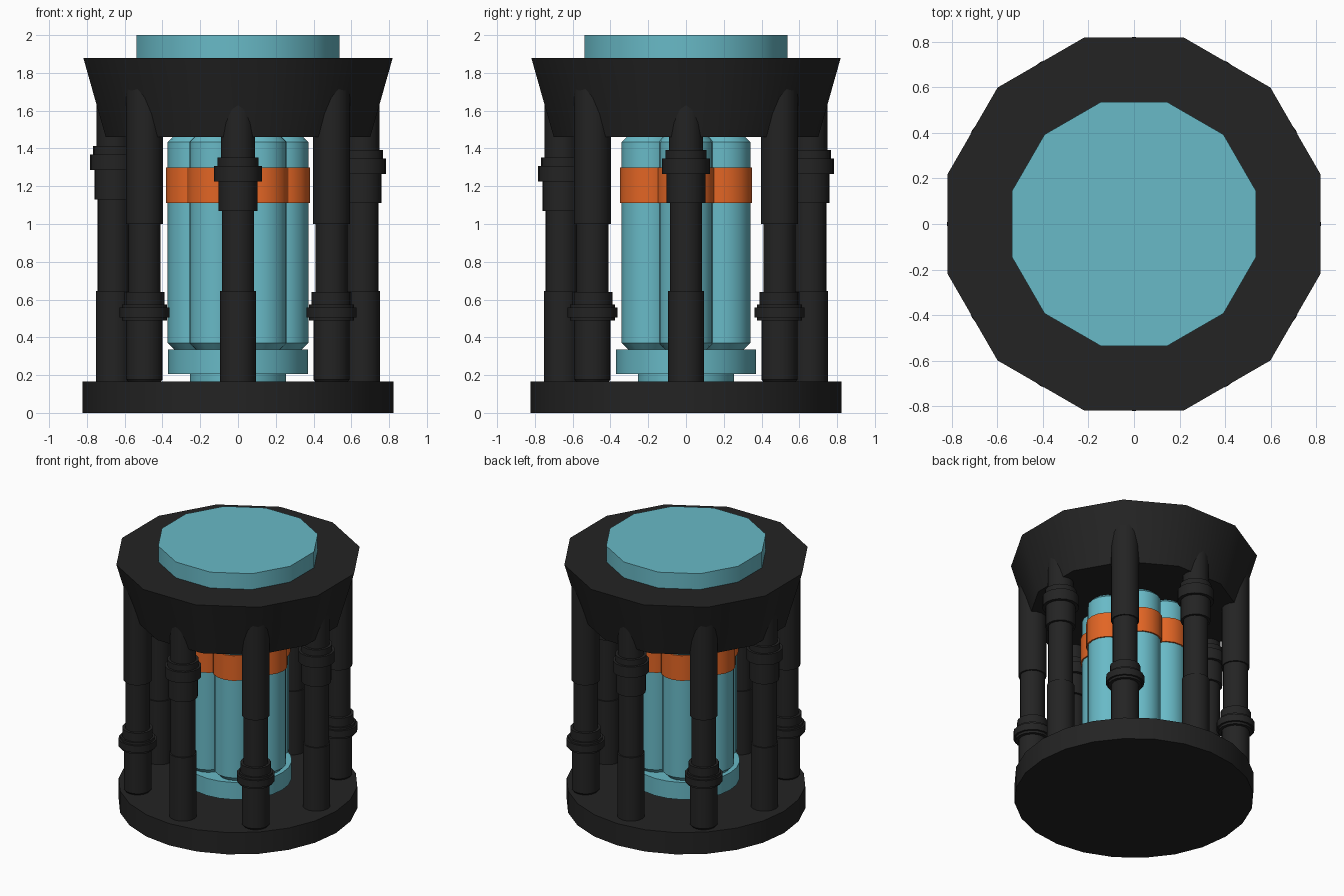
import bpy, bmesh, math

if "Cube" in bpy.data.objects:
    bpy.data.objects.remove(bpy.data.objects["Cube"])


def material(name, rgb):
    m = bpy.data.materials.new(name)
    m.diffuse_color = (*rgb, 1)
    m.use_nodes = True
    m.node_tree.nodes["Principled BSDF"].inputs["Base Color"].default_value = m.diffuse_color
    return m


DARK = material("charcoal", (0.017, 0.017, 0.017))
TEAL = material("teal", (0.14, 0.49, 0.57))
ORANGE = material("orange", (0.76, 0.13, 0.018))


def lathe(name, profile, mat, sides, loc=(0, 0), turn=0.0):
    """Capped solid of revolution from (radius, z) points, bottom to top."""
    bm = bmesh.new()
    rings = []
    for r, z in profile:
        rings.append([bm.verts.new((r * math.cos(turn + math.tau * i / sides),
                                    r * math.sin(turn + math.tau * i / sides), z))
                      for i in range(sides)])
    for a, b in zip(rings, rings[1:]):
        for i in range(sides):
            j = (i + 1) % sides
            bm.faces.new((a[i], a[j], b[j], b[i]))
    bm.faces.new(rings[0][::-1])
    bm.faces.new(rings[-1])
    me = bpy.data.meshes.new(name)
    bm.to_mesh(me)
    bm.free()
    me.materials.append(mat)
    ob = bpy.data.objects.new(name, me)
    ob.location = (*loc, 0)
    bpy.context.collection.objects.link(ob)
    bpy.ops.object.select_all(action='DESELECT')
    ob.select_set(True)
    bpy.context.view_layer.objects.active = ob
    bpy.ops.object.shade_smooth_by_angle(angle=math.radians(31))
    return ob


half = math.radians(15)

# Base plate, flared head and round cap
lathe("base_plate", [(0.822, 0), (0.822, 0.165)], DARK, 24)
lathe("flared_head", [(0.725, 1.46), (0.848, 1.88)], DARK, 12, turn=half)
lathe("top_cap", [(0.556, 1.88), (0.556, 2.0)], TEAL, 12, turn=half)

# Stepped foot of the core
lathe("core_foot", [(0.255, 0.16), (0.255, 0.205), (0.37, 0.205), (0.37, 0.335)], TEAL, 24)

# Core: six tubes in a hexagon, each with an orange band
for k in range(6):
    a = k * math.pi / 3
    p = (0.227 * math.cos(a), 0.227 * math.sin(a))
    lathe(f"core_tube_{k}", [(0.105, 0.33), (0.145, 0.37), (0.145, 1.435), (0.115, 1.465)],
          TEAL, 16, p, a)
    lathe(f"core_band_{k}", [(0.155, 1.11), (0.155, 1.30)], ORANGE, 16, p, a)

# Pillars with a high collar on the four sides, each at its own height
for k, dz in enumerate((0.04, 0.04, 0.06, 0.0)):
    a = k * math.pi / 2
    lathe(f"side_pillar_{k}", [
        (0.095, 0.16), (0.095, 0.645), (0.086, 0.645), (0.086, 1.07 + dz),
        (0.103, 1.07 + dz), (0.103, 1.225 + dz), (0.126, 1.225 + dz),
        (0.126, 1.307 + dz), (0.109, 1.307 + dz), (0.109, 1.353 + dz),
        (0.09, 1.353 + dz), (0.09, 1.75)],
        DARK, 16, (0.658 * math.cos(a), 0.658 * math.sin(a)))

# Pillars with a low collar on the four diagonals
for k in range(4):
    a = math.pi / 4 + k * math.pi / 2
    lathe(f"diagonal_pillar_{k}", [
        (0.085, 0.163), (0.096, 0.178), (0.096, 0.488), (0.118, 0.488),
        (0.118, 0.505), (0.132, 0.505), (0.132, 0.558), (0.118, 0.558),
        (0.118, 0.575), (0.105, 0.575), (0.105, 0.64), (0.086, 0.64),
        (0.086, 1.0), (0.097, 1.0), (0.097, 1.78)],
        DARK, 16, (0.7 * math.cos(a), 0.7 * math.sin(a)))
